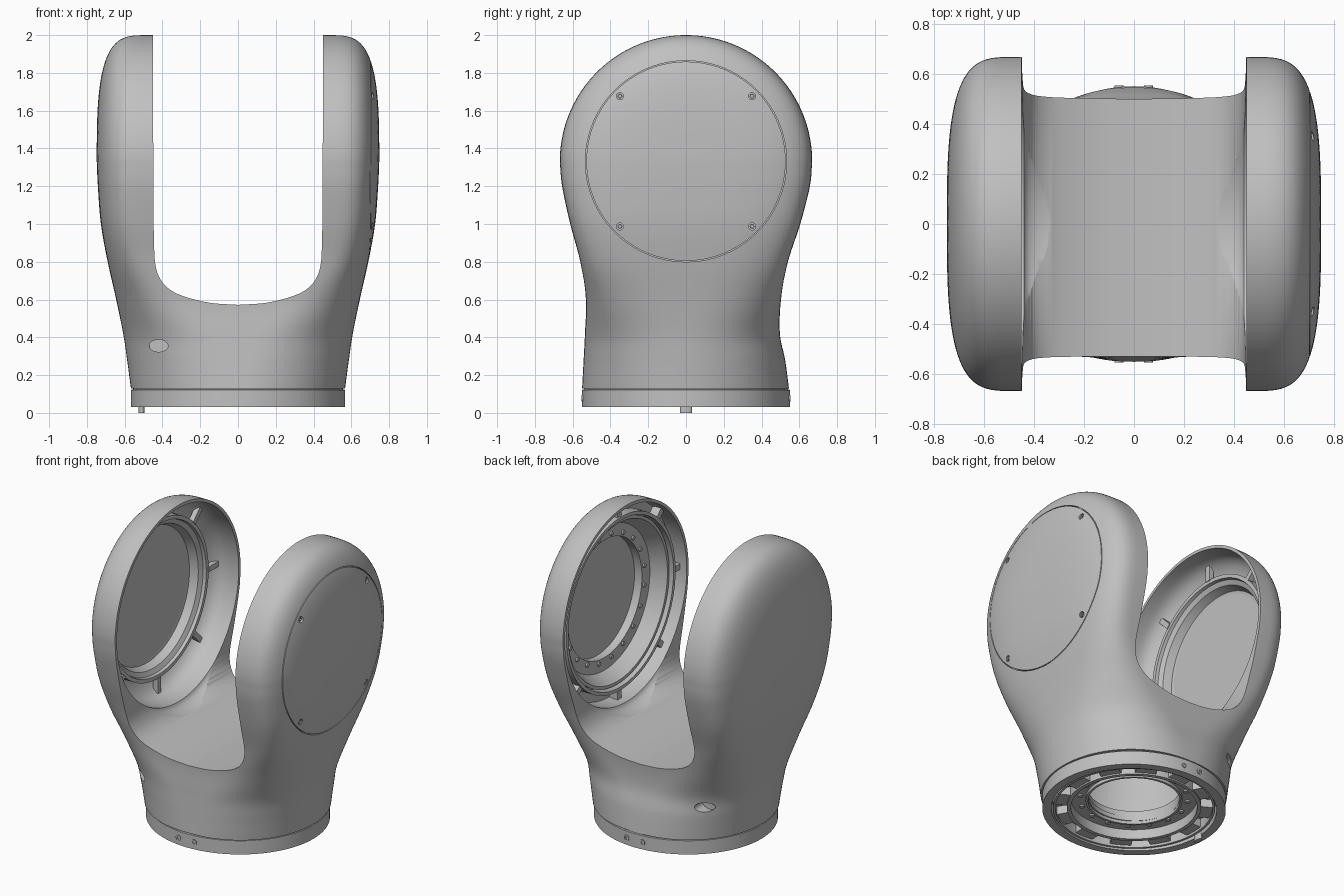
import bpy, bmesh
from math import sin, cos, pi, radians, sqrt
from mathutils import Matrix, Vector

if "Cube" in bpy.data.objects:
    bpy.data.objects.remove(bpy.data.objects["Cube"])

grey = bpy.data.materials.new("cast grey")
grey.use_nodes = True
colour = (0.53, 0.53, 0.53, 1)
grey.diffuse_color = colour
grey.node_tree.nodes["Principled BSDF"].inputs["Base Color"].default_value = colour

ZC, R, RIM = 1.332, 0.668, 0.455   # pivot height, arm radius, inner rim
FULL, ROUND = 3.1, 4               # fullness of the domed arms


def finish(name, bm):
    bmesh.ops.recalc_face_normals(bm, faces=bm.faces)
    mesh = bpy.data.meshes.new(name)
    bm.to_mesh(mesh)
    bm.free()
    mesh.materials.append(grey)
    ob = bpy.data.objects.new(name, mesh)
    bpy.context.collection.objects.link(ob)
    return ob


def smooth(ob):
    bpy.ops.object.select_all(action='DESELECT')
    ob.select_set(True)
    bpy.context.view_layer.objects.active = ob
    bpy.ops.object.shade_smooth_by_angle(angle=radians(35))


def spline(pts, steps):
    """Catmull-Rom through tuples of any length."""
    p = [Vector(q) for q in pts]
    p = [2 * p[0] - p[1]] + p + [2 * p[-1] - p[-2]]
    out = []
    for i in range(1, len(p) - 2):
        a, b, c, d = p[i - 1:i + 3]
        for j in range(steps):
            t = j / steps
            out.append(0.5 * (2 * b + (c - a) * t + (2 * a - 5 * b + 4 * c - d) * t * t
                              + (3 * b - a - 3 * c + d) * t ** 3))
    return out + [p[-2]]


def dome(u):
    """Height of the arm dome, 1 at the centre and 0 at the edge."""
    return max(0, 1 - u ** FULL) ** (1 / ROUND)


def pivot(side):
    """Frame whose local z runs outward along the arm axis."""
    return Matrix.Translation((0, 0, ZC)) @ Matrix.Rotation(side * pi / 2, 4, 'Y')


def add_lathe(bm, profile, matrix=Matrix(), n=96, loop=True):
    """Spin (radius, height) points; loop=False closes the ends with caps."""
    rows = [[bm.verts.new(matrix @ Vector((r * cos(2 * pi * i / n), r * sin(2 * pi * i / n), h)))
             for i in range(n)] for r, h in profile]
    pairs = list(zip(rows, rows[1:]))
    if loop:
        pairs.append((rows[-1], rows[0]))
    else:
        bm.faces.new(rows[0])
        bm.faces.new(rows[-1])
    for a, b in pairs:
        for i in range(n):
            j = (i + 1) % n
            bm.faces.new((a[i], a[j], b[j], b[i]))


def add_tube(bm, r0, r1, h0, h1, matrix=Matrix()):
    add_lathe(bm, [(r0, h0), (r1, h0), (r1, h1), (r0, h1)], matrix)


def add_rod(bm, r, h0, h1, matrix=Matrix(), n=24):
    add_lathe(bm, [(r, h0), (r, h1)], matrix, n, False)


def add_blocks(bm, count, r0, r1, h0, h1, width, matrix=Matrix()):
    for i in range(count):
        m = (matrix @ Matrix.Rotation(2 * pi * i / count, 4, 'Z')
             @ Matrix.Translation(((r0 + r1) / 2, 0, (h0 + h1) / 2))
             @ Matrix.Diagonal((r1 - r0, width, h1 - h0, 1)))
        bmesh.ops.create_cube(bm, size=1, matrix=m)


def add_bolts(bm, count, ring, r, h0, h1, matrix=Matrix()):
    for i in range(count):
        a = 2 * pi * (i + 0.5) / count
        add_rod(bm, r, h0, h1, matrix @ Matrix.Translation((ring * cos(a), ring * sin(a), 0)), 12)


# Yoke body: lofted sections, round at the base and double-domed at the arms
# columns: height, half width, front depth, back depth, flat width
levels = spline([(0.13, 0.567, 0.55, 0.545, 0.02), (0.28, 0.587, 0.542, 0.525, 0.05),
                 (0.42, 0.608, 0.535, 0.497, 0.1), (0.6, 0.645, 0.53, 0.503, 0.25),
                 (0.8, 0.69, 0.56, 0.54, 0.4), (1.0, 0.726, 0.613, 0.605, 0.45),
                 (1.2, 0.742, 0.656, 0.656, RIM), (ZC, 0.748, R, R, RIM)], 6)
N = 56
bm = bmesh.new()
sections = []
for z, X, front, back, flat in levels:
    k = flat / RIM
    half = []
    for i in range(N + 1):
        v = sin(pi * (i / N - 0.5))
        bulge = max(0, 1 - abs(v) ** (2 + (FULL - 2) * k)) ** (1 / (2 + (ROUND - 2) * k))
        half.append((flat + (X - flat) * bulge, v * (front if v < 0 else back), z))
    sections.append(half)
for j in range(1, 37):
    dz = R * sin(radians(89.3) * j / 36)
    half = []
    for i in range(N + 1):
        y = sin(pi * (i / N - 0.5)) * sqrt(R * R - dz * dz)
        u = min(1, sqrt(y * y + dz * dz) / R)
        half.append((RIM + (0.748 - RIM) * dome(u), y, ZC + dz))
    sections.append(half)
rows = [[bm.verts.new(p) for p in h] + [bm.verts.new((-x, y, z)) for x, y, z in reversed(h)]
        for h in sections]
for a, b in zip(rows, rows[1:]):
    for i in range(len(a)):
        j = (i + 1) % len(a)
        bm.faces.new((a[i], a[j], b[j], b[i]))
bm.faces.new(rows[0])
bm.faces.new(rows[-1])
body = finish("yoke_body", bm)


def cut(bm):
    tool = finish("cutter", bm)
    tool.hide_render = True
    mod = body.modifiers.new("cut", 'BOOLEAN')
    mod.operation, mod.solver, mod.object = 'DIFFERENCE', 'EXACT', tool
    bpy.context.view_layer.objects.active = body
    bpy.ops.object.modifier_apply(modifier=mod.name)
    bpy.data.objects.remove(tool)


# U-shaped slot between the arms
u = spline([(0.45, 2.1), (0.448, 1.2), (0.445, 0.92), (0.438, 0.79), (0.415, 0.715),
            (0.37, 0.66), (0.29, 0.618), (0.15, 0.583), (0, 0.572)], 6)
outline = [(x, z) for x, z in u] + [(-x, z) for x, z in reversed(u[:-1])]
bm = bmesh.new()
face = bm.faces.new([bm.verts.new((x, -1, z)) for x, z in outline])
ext = bmesh.ops.extrude_face_region(bm, geom=[face])
bmesh.ops.translate(bm, vec=(0, 2, 0), verts=[g for g in ext["geom"] if isinstance(g, bmesh.types.BMVert)])
cut(bm)

# Round clearance between the arms, tightening the slot corners mid-depth
half = spline([(0.64, 0.444), (0.665, 0.43), (0.683, 0.4), (0.693, 0.36), (0.697, 0.32)], 3)
bm = bmesh.new()
add_lathe(bm, [(r, -h) for r, h in half] + [(r, h) for r, h in reversed(half)], pivot(1), loop=False)
cut(bm)

# Bowl inside each arm
BOWL = 0.648
bowl = [(BOWL, 0.42)]
for i in range(30):
    r = BOWL * cos(pi / 2 * i / 30)
    bowl.append((r, 0.45 + 0.25 * dome(r / BOWL)))
for side in (1, -1):
    bm = bmesh.new()
    add_lathe(bm, bowl, pivot(side), loop=False)
    cut(bm)

# Hollow base
bm = bmesh.new()
add_lathe(bm, [(0.5, 0.05), (0.49, 0.25), (0.455, 0.4), (0.43, 0.52)], loop=False)
cut(bm)

# Cover seam, cover screw pockets and the two side ports
bm = bmesh.new()
add_tube(bm, 0.5275, 0.5325, 0.678, 0.9, pivot(1))
cut(bm)
corners = [(y, z) for y in (-0.35, 0.35) for z in (-0.345, 0.345)]
bm = bmesh.new()
for y, z in corners:
    add_rod(bm, 0.019, 0.692, 0.9, pivot(1) @ Matrix.Translation((-z, y, 0)))
for s in (1, -1):
    add_rod(bm, 1, -0.1, 0.1, Matrix.Translation((-0.42, s * 0.45, 0.355))
            @ Matrix.Rotation(pi / 2, 4, 'X') @ Matrix.Diagonal((0.05, 0.032, 1, 1)), 32)
cut(bm)
smooth(body)

bm = bmesh.new()
for y, z in corners:
    m = pivot(1) @ Matrix.Translation((-z, y, 0))
    add_tube(bm, 0.007, 0.013, 0.685, 0.709, m)
smooth(finish("cover_screws", bm))

# Right arm bearing seat: ring, step, inner disc and lugs
m = pivot(-1)
bm = bmesh.new()
add_lathe(bm, [(0.53, 0.68), (0.53, 0.59), (0.505, 0.59), (0.5, 0.61),
               (0.47, 0.625), (0.445, 0.69)], m)
add_rod(bm, 0.45, 0.68, 0.7, m, 96)
add_blocks(bm, 8, 0.525, 0.63, 0.585, 0.62, 0.035, m)
smooth(finish("right_bearing_seat", bm))

# Left arm bearing seat: outer ring, tapered well, bolt circle, disc and spokes
m = pivot(1)
bm = bmesh.new()
add_tube(bm, 0.56, 0.582, 0.485, 0.65, m)
add_lathe(bm, [(0.55, 0.51), (0.53, 0.51), (0.48, 0.605), (0.395, 0.605),
               (0.395, 0.67), (0.55, 0.655)], m)
add_tube(bm, 0.545, 0.64, 0.555, 0.57, m)
add_bolts(bm, 20, 0.42, 0.014, 0.595, 0.61, m)
add_rod(bm, 0.4, 0.66, 0.68, m, 96)
add_blocks(bm, 8, 0.575, 0.645, 0.495, 0.56, 0.04, m)
smooth(finish("left_bearing_seat", bm))

# Base ring with coupling teeth and bolt circle underneath
bm = bmesh.new()
oval = Matrix.Diagonal((1, 0.973, 1, 1))
add_lathe(bm, [(0.566, 0.03), (0.566, 0.122), (0.555, 0.124), (0.555, 0.14), (0.28, 0.14),
               (0.28, 0.11), (0.51, 0.11), (0.51, 0.03)], oval)
add_tube(bm, 0.385, 0.41, 0.045, 0.115)
add_tube(bm, 0.48, 0.495, 0.04, 0.115)
add_tube(bm, 0.28, 0.295, 0.09, 0.18)
add_blocks(bm, 12, 0.405, 0.485, 0.055, 0.115, 0.13)
add_bolts(bm, 16, 0.33, 0.016, 0.1, 0.115)
smooth(finish("base_ring", bm))

# Set screws at the front and back of the base ring, and the locating pin
bm = bmesh.new()
for s in (1, -1):
    for x in (-0.06, 0.057):
        m = Matrix.Translation((x, s * 0.54, 0.078)) @ Matrix.Rotation(pi / 2, 4, 'X')
        add_tube(bm, 0.009, 0.018, -0.013, 0.013, m)
smooth(finish("set_screws", bm))
bm = bmesh.new()
add_rod(bm, 0.016, 0, 0.06, Matrix.Translation((-0.51, 0, 0)) @ Matrix.Diagonal((1, 2, 1, 1)))
smooth(finish("locating_pin", bm))
